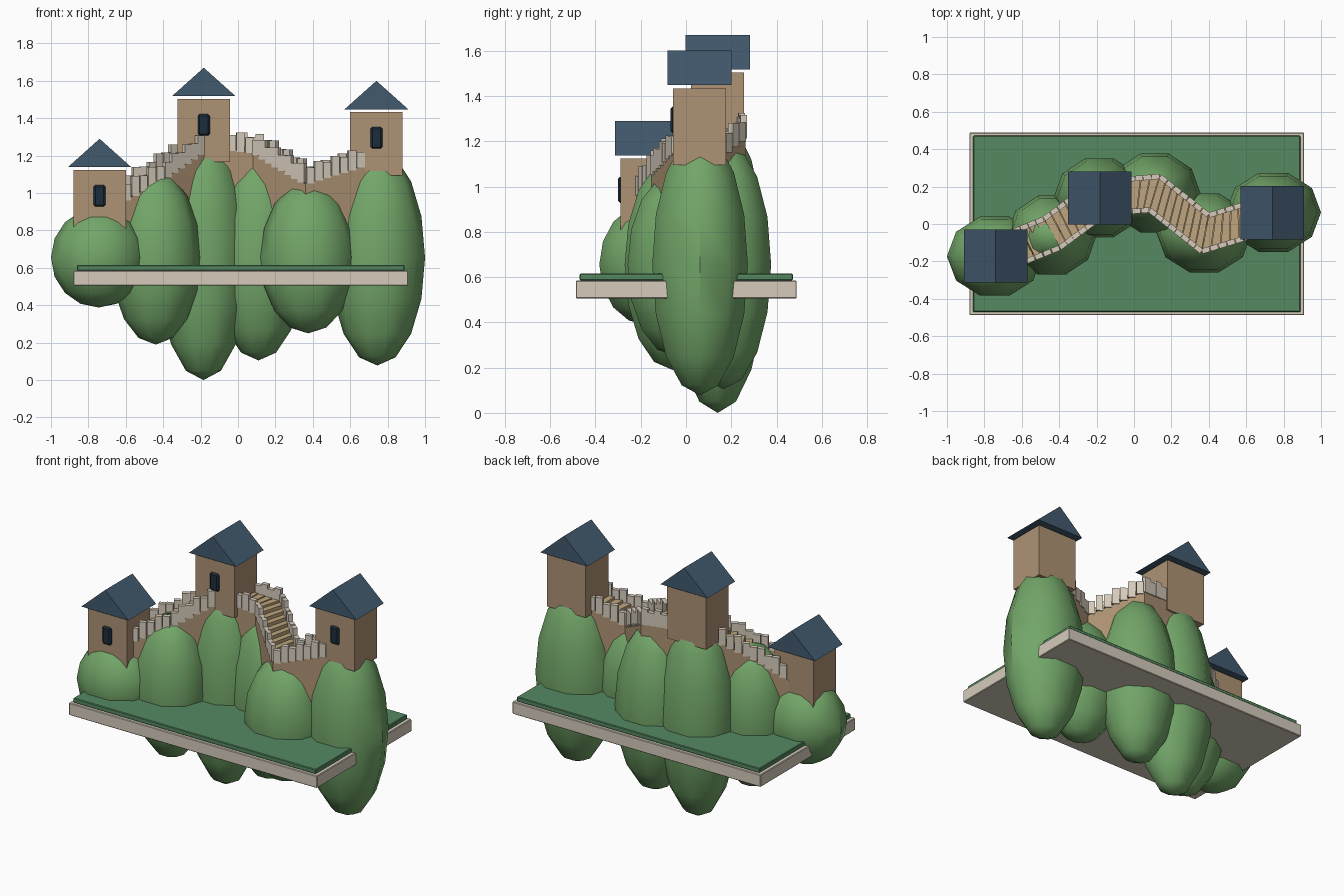
import bpy, bmesh, math
from mathutils import Vector, Matrix

if "Cube" in bpy.data.objects:
    bpy.data.objects.remove(bpy.data.objects["Cube"])


def material(name, rgb):
    m = bpy.data.materials.new(name)
    m.diffuse_color = (*rgb, 1)
    m.use_nodes = True
    m.node_tree.nodes["Principled BSDF"].inputs["Base Color"].default_value = m.diffuse_color
    return m


STONE = material("pale_stone", (0.67, 0.60, 0.50))
GRASS = material("grass", (0.09, 0.25, 0.12))
HILL = material("hill_green", (0.17, 0.38, 0.14))
BRICK = material("tan_brick", (0.42, 0.29, 0.175))
STEP = material("step_tan", (0.52, 0.38, 0.21))
ROOF = material("roof_blue", (0.055, 0.10, 0.155))
DARK = material("window_dark", (0.012, 0.026, 0.045))


def finish(name, bm, mat):
    bmesh.ops.recalc_face_normals(bm, faces=bm.faces)
    me = bpy.data.meshes.new(name)
    bm.to_mesh(me)
    bm.free()
    me.materials.append(mat)
    ob = bpy.data.objects.new(name, me)
    bpy.context.collection.objects.link(ob)
    return ob


def add_box(bm, center, size, angle=0.0):
    mat = (Matrix.Translation(center) @ Matrix.Rotation(angle, 4, 'Z')
           @ Matrix.Diagonal((*size, 1)))
    bmesh.ops.create_cube(bm, size=1, matrix=mat)


def box(name, lo, hi, mat, bevel=0):
    bm = bmesh.new()
    lo, hi = Vector(lo), Vector(hi)
    add_box(bm, (lo + hi) / 2, hi - lo)
    ob = finish(name, bm, mat)
    if bevel:
        mod = ob.modifiers.new("bevel", 'BEVEL')
        mod.width, mod.segments = bevel, 1
    return ob


def add_loft(bm, rings):
    # solid through a list of four-point sections
    vs = [[bm.verts.new(p) for p in r] for r in rings]
    for a, b in zip(vs, vs[1:]):
        for i in range(4):
            j = (i + 1) % 4
            bm.faces.new((a[i], a[j], b[j], b[i]))
    bm.faces.new(vs[0])
    bm.faces.new(vs[-1])


# base slab and lawn
box("base_slab", (-0.88, -0.487, 0.505), (0.91, 0.489, 0.585), STONE, 0.004)
box("lawn", (-0.86, -0.47, 0.585), (0.89, 0.472, 0.615), GRASS, 0.004)

# hills: x, y, x radius, z radius, all centred at one height
hills = [(-0.745, -0.172, 0.255, 0.267), (-0.44, -0.06, 0.24, 0.465),
         (-0.185, 0.14, 0.245, 0.655), (0.11, 0.165, 0.245, 0.55),
         (0.375, -0.047, 0.255, 0.405), (0.745, 0.062, 0.255, 0.577)]
for i, (x, y, rx, rz) in enumerate(hills):
    bm = bmesh.new()
    bmesh.ops.create_uvsphere(bm, u_segments=10, v_segments=8, radius=1,
                              matrix=Matrix.Translation((x, y, 0.655))
                              @ Matrix.Diagonal((rx, 0.222, rz, 1)))
    # turn the ten sides so two vertices lie on the x axis
    hill = finish(f"hill_{i + 1}", bm, HILL)
    me = hill.data
    if max(v.co.x for v in me.vertices) < x + rx * 0.98:
        for v in me.vertices:
            u, w = (v.co.x - x) / rx, (v.co.y - y) / 0.222
            v.co.x, v.co.y = x - w * rx, y + u * 0.222
    bpy.context.view_layer.objects.active = hill
    hill.select_set(True)
    bpy.ops.object.shade_smooth_by_angle(angle=math.radians(40))
    hill.select_set(False)

# towers with gabled roofs and front windows
towers = [(-0.74, -0.172, 0.785), (-0.183, 0.14, 1.165), (0.74, 0.06, 1.095)]
for i, (x, y, z) in enumerate(towers):
    top = z + 0.338
    box(f"tower_{i + 1}", (x - 0.14, y - 0.117, z), (x + 0.14, y + 0.117, top), BRICK)
    bm = bmesh.new()
    e, r = top + 0.015, top + 0.167
    prof = [(x - 0.17, e), (x + 0.17, e), (x, r)]
    f = bm.faces.new([bm.verts.new((px, y - 0.142, pz)) for px, pz in prof])
    ext = bmesh.ops.extrude_face_region(bm, geom=[f], use_keep_orig=True)
    bmesh.ops.translate(bm, vec=(0, 0.284, 0),
                        verts=[v for v in ext["geom"] if isinstance(v, bmesh.types.BMVert)])
    finish(f"roof_{i + 1}", bm, ROOF)
    wz = z + 0.2
    box(f"window_{i + 1}", (x - 0.032, y - 0.129, wz - 0.058),
        (x + 0.032, y - 0.105, wz + 0.058), DARK, 0.01)

# walkway centre line with mitred sides
path = [Vector(p) for p in [(-0.74, -0.172, 0.92), (-0.44, -0.05, 1.09),
                            (-0.183, 0.14, 1.26), (0.11, 0.165, 1.23),
                            (0.38, -0.05, 1.065), (0.74, 0.06, 1.19)]]


def side(i, off):
    ns = []
    for a, b in ((i - 1, i), (i, i + 1)):
        if a >= 0 and b < len(path):
            d = path[b] - path[a]
            ns.append(Vector((-d.y, d.x, 0)).normalized())
    n = sum(ns, Vector()).normalized()
    return path[i] + n * (off / n.dot(ns[0]))


def section(off, bottom=0.7):
    rings = []
    for i in range(len(path)):
        l, r = side(i, off), side(i, -off)
        l.z -= 0.015
        r.z -= 0.015
        rings.append([l, r, (r.x, r.y, bottom), (l.x, l.y, bottom)])
    return rings


bm = bmesh.new()
add_loft(bm, section(0.095))
finish("walkway_wall", bm, BRICK)


def in_tower(p):
    return any(abs(p.x - x) < 0.13 and abs(p.y - y) < 0.112 for x, y, _ in towers)


# steps across the walkway and battlements along both edges
steps, merlons = bmesh.new(), bmesh.new()
for i in range(len(path) - 1):
    a, b = path[i], path[i + 1]
    d = b - a
    ang = math.atan2(d.y, d.x)
    n = round(d.xy.length / 0.045)
    for k in range(n):
        t0, t1 = (k + 0.04) / n, (k + 0.96) / n
        z = a.z + d.z * (k + 0.5) / n
        ring = []
        for t in (t0, t1):
            l = side(i, 0.075).lerp(side(i + 1, 0.075), t)
            r = side(i, -0.075).lerp(side(i + 1, -0.075), t)
            ring.append([(l.x, l.y, z + 0.012), (r.x, r.y, z + 0.012),
                         (r.x, r.y, z - 0.04), (l.x, l.y, z - 0.04)])
        add_loft(steps, ring)
    for off in (0.087, -0.087):
        p, q = side(i, off), side(i + 1, off)
        m = max(1, round((q - p).xy.length / 0.045))
        for k in range(m):
            c = p.lerp(q, (k + 0.5) / m)
            if in_tower(c):
                continue
            h = 0.105 if k % 2 else 0.085
            add_box(merlons, (c.x, c.y, c.z - 0.02 + h / 2), (0.043, 0.028, h), ang)
finish("walkway_steps", steps, STEP)
finish("battlements", merlons, STONE)
